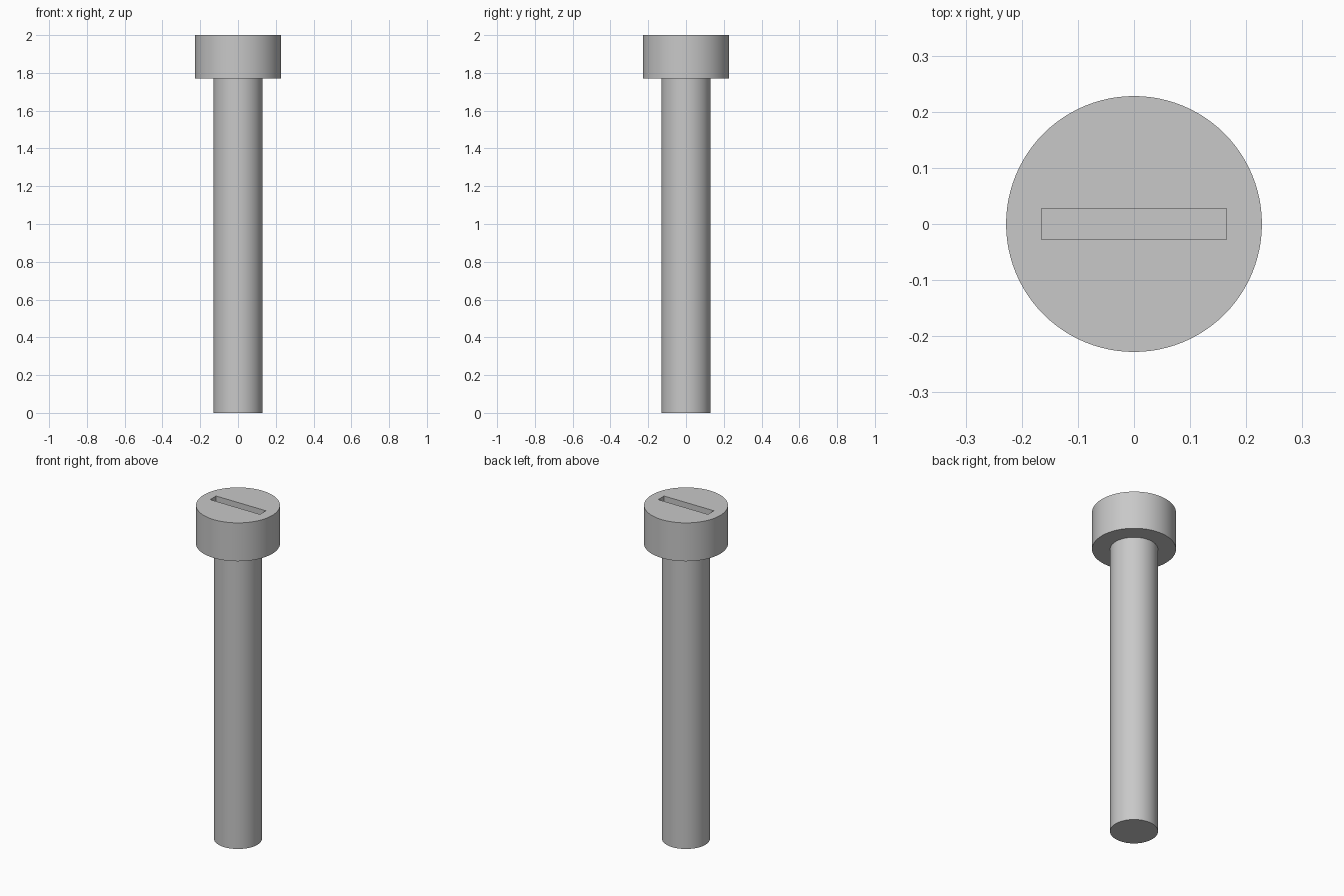
import bpy
import math

default = bpy.data.objects.get("Cube")
if default:
    bpy.data.objects.remove(default, do_unlink=True)

HEIGHT = 2.0
HEAD_BOTTOM = 1.77
HEAD_RADIUS = 0.228
SHAFT_RADIUS = 0.13
SLOT_LENGTH, SLOT_WIDTH, SLOT_DEPTH = 0.33, 0.056, 0.1

steel = bpy.data.materials.new("grey_steel")
steel.use_nodes = True
colour = (0.58, 0.58, 0.58, 1.0)
steel.diffuse_color = colour
steel.node_tree.nodes["Principled BSDF"].inputs["Base Color"].default_value = colour


def cylinder(name, radius, bottom, top):
    bpy.ops.mesh.primitive_cylinder_add(
        vertices=96, radius=radius, depth=top - bottom,
        location=(0, 0, (bottom + top) / 2))
    obj = bpy.context.object
    obj.name = name
    obj.data.materials.append(steel)
    return obj


def smooth(obj):
    bpy.ops.object.select_all(action="DESELECT")
    obj.select_set(True)
    bpy.context.view_layer.objects.active = obj
    bpy.ops.object.shade_smooth_by_angle(angle=math.radians(30))


# Shaft and head
shaft = cylinder("shaft", SHAFT_RADIUS, 0, HEAD_BOTTOM)
head = cylinder("head", HEAD_RADIUS, HEAD_BOTTOM, HEIGHT)

# Straight driver slot cut into the top of the head
bpy.ops.mesh.primitive_cube_add(size=1, location=(0, 0, HEIGHT))
cutter = bpy.context.object
cutter.name = "slot_cutter"
cutter.scale = (SLOT_LENGTH, SLOT_WIDTH, SLOT_DEPTH * 2)
cutter.data.materials.append(steel)
cutter.hide_render = True
bpy.context.view_layer.update()

slot = head.modifiers.new("slot", "BOOLEAN")
slot.operation = "DIFFERENCE"
slot.solver = "EXACT"
slot.object = cutter
bpy.context.view_layer.objects.active = head
bpy.ops.object.modifier_apply(modifier=slot.name)
bpy.data.objects.remove(cutter, do_unlink=True)

for part in (shaft, head):
    smooth(part)
